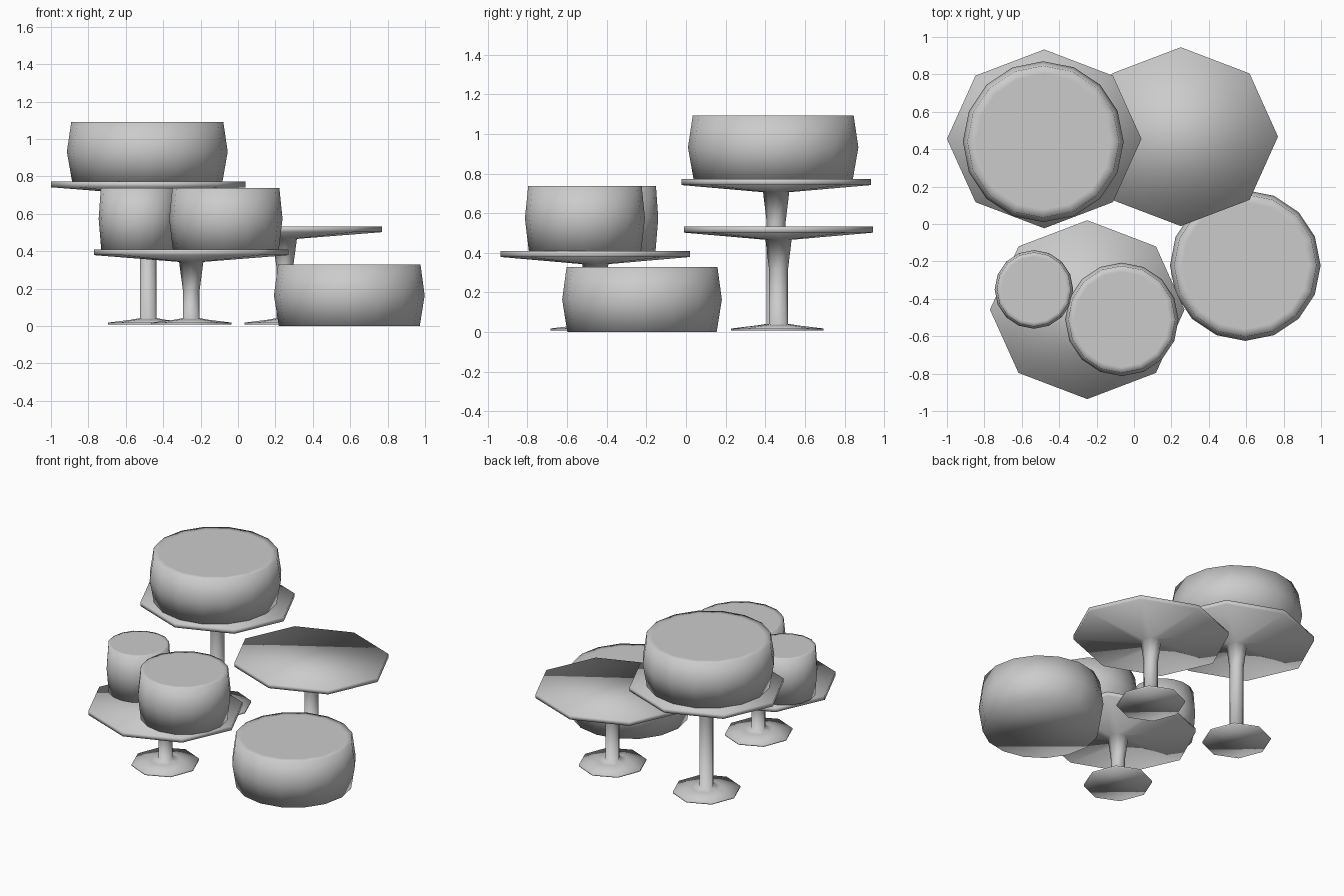
import bpy, bmesh, math

if "Cube" in bpy.data.objects:
    bpy.data.objects.remove(bpy.data.objects["Cube"], do_unlink=True)

# Single plain grey for everything
grey = bpy.data.materials.new("plain_grey")
grey.use_nodes = True
grey.diffuse_color = (0.6, 0.6, 0.6, 1)
grey.node_tree.nodes["Principled BSDF"].inputs["Base Color"].default_value = (0.6, 0.6, 0.6, 1)


def turned(name, x, y, rings, sides):
    """Stack rings of (x radius, y radius, z) into a capped, smooth body."""
    bm = bmesh.new()
    loops = []
    for rx, ry, z in rings:
        angles = [2 * math.pi * i / sides for i in range(sides)]
        loops.append([bm.verts.new((rx * math.cos(a), ry * math.sin(a), z)) for a in angles])
    for low, high in zip(loops, loops[1:]):
        for i in range(sides):
            j = (i + 1) % sides
            bm.faces.new((low[i], low[j], high[j], high[i]))
    bm.faces.new(loops[0][::-1])
    bm.faces.new(loops[-1])
    for face in bm.faces:
        face.smooth = True
    mesh = bpy.data.meshes.new(name)
    bm.to_mesh(mesh)
    bm.free()
    mesh.materials.append(grey)
    obj = bpy.data.objects.new(name, mesh)
    obj.location = (x, y, 0)
    bpy.context.collection.objects.link(obj)


def stand(name, x, y, top):
    """Octagonal pedestal: foot, slim stem, flare and wide plate."""
    turned(name, x, y, [
        (0.216, 0.227, 0.008), (0.216, 0.227, 0.018),
        (0.09, 0.095, 0.034), (0.045, 0.048, 0.042),
        (0.045, 0.048, top - 0.215), (0.065, 0.066, top - 0.066),
        (0.52, 0.478, top - 0.03), (0.52, 0.478, top)], 8)


def cake(name, x, y, r, bottom, top):
    """Round body bulging at mid height, with a flat top."""
    turned(name, x, y, [
        (r * 0.935, r * 0.935, bottom), (r, r, (bottom + top) / 2),
        (r * 0.945, r * 0.945, top), (r * 0.84, r * 0.84, top)], 16)


stand("tall_stand", -0.48, 0.455, 0.772)
stand("middle_stand", 0.25, 0.467, 0.532)
stand("low_stand", -0.25, -0.458, 0.409)

cake("tall_stand_cake", -0.485, 0.44, 0.43, 0.772, 1.092)
cake("ground_cake", 0.595, -0.222, 0.403, 0.0, 0.328)
cake("low_stand_large_cake", -0.065, -0.51, 0.303, 0.409, 0.738)
cake("low_stand_small_cake", -0.535, -0.35, 0.21, 0.409, 0.738)
